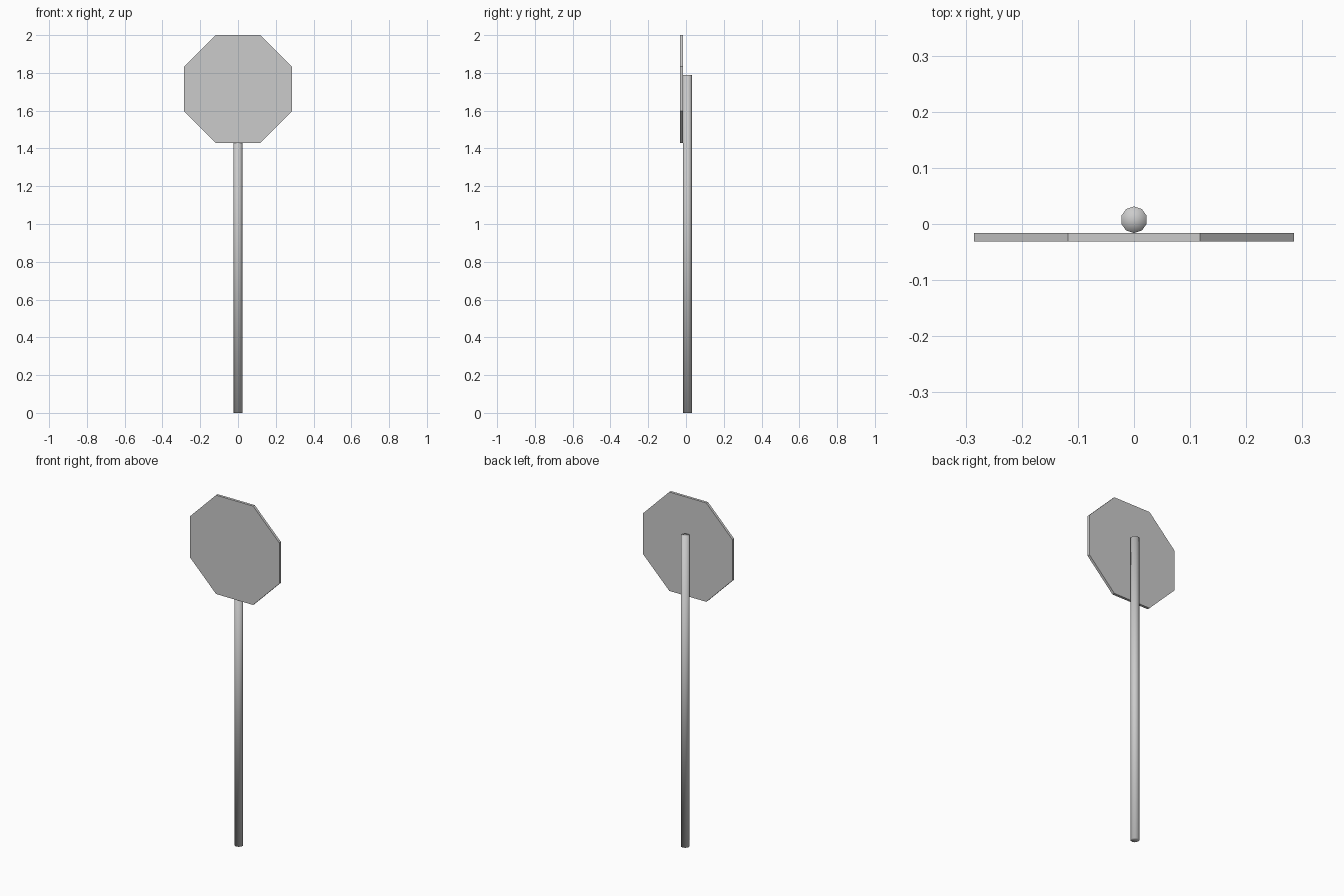
import bpy
from math import radians, cos, pi

if "Cube" in bpy.data.objects:
    bpy.data.objects.remove(bpy.data.objects["Cube"])

PLATE_APOTHEM = 0.285
PLATE_THICK = 0.015
POLE_R = 0.0237
POLE_H = 1.79
JOIN_Y = -0.0162  # plane where the pole touches the plate


def cylinder(name, sides, radius, depth, location, rotation, cap):
    bpy.ops.mesh.primitive_cylinder_add(
        vertices=sides, radius=radius, depth=depth, end_fill_type=cap,
        location=location, rotation=rotation)
    obj = bpy.context.object
    obj.name = name
    bpy.ops.object.transform_apply(location=False, rotation=True, scale=True)
    return obj


# Octagonal plate, flat edge up, facing the front
plate = cylinder("sign_plate", 8, PLATE_APOTHEM / cos(pi / 8), PLATE_THICK,
                 (0, JOIN_Y - PLATE_THICK / 2, 2 - PLATE_APOTHEM),
                 (radians(90), radians(22.5), 0), 'NGON')
bpy.ops.object.shade_flat()

# Ten-sided post behind the plate, shaded smooth all over
post = cylinder("post", 10, POLE_R, POLE_H,
                (0, JOIN_Y + POLE_R, POLE_H / 2), (0, 0, 0), 'TRIFAN')
bpy.ops.object.shade_smooth()
